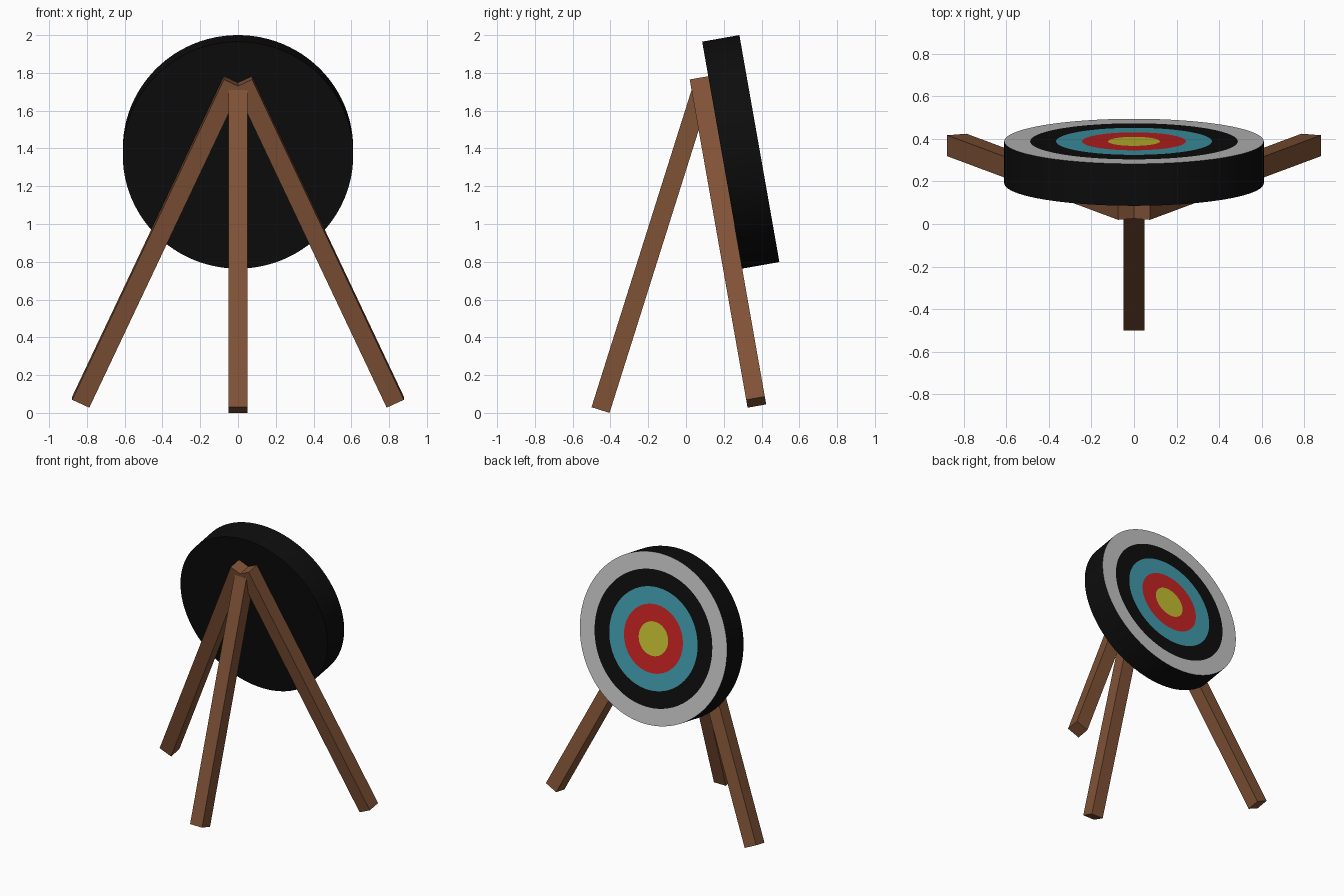
import bpy, bmesh
from math import radians, sin, cos, pi
from mathutils import Matrix, Vector

if "Cube" in bpy.data.objects:
    bpy.data.objects.remove(bpy.data.objects["Cube"])


def material(name, rgb):
    m = bpy.data.materials.new(name)
    m.diffuse_color = (*rgb, 1)
    m.use_nodes = True
    m.node_tree.nodes["Principled BSDF"].inputs["Base Color"].default_value = m.diffuse_color
    return m


wood = material("brown wood", (0.215, 0.085, 0.037))
black = material("black", (0.004, 0.004, 0.004))
white = material("pale grey", (0.55, 0.55, 0.55))
blue = material("teal blue", (0.053, 0.33, 0.41))
red = material("red", (0.56, 0.016, 0.016))
yellow = material("yellow", (0.56, 0.52, 0.032))

TILT = Matrix.Rotation(radians(10), 4, 'X')


def make_object(name, bm, mats, matrix):
    bmesh.ops.recalc_face_normals(bm, faces=bm.faces)
    me = bpy.data.meshes.new(name)
    bm.to_mesh(me)
    bm.free()
    for m in mats:
        me.materials.append(m)
    ob = bpy.data.objects.new(name, me)
    ob.matrix_world = matrix
    bpy.context.collection.objects.link(ob)
    return ob


def leg(name, centre, rotation, length):
    bm = bmesh.new()
    bmesh.ops.create_cube(bm, size=1)
    bmesh.ops.scale(bm, vec=(0.1, 0.1, length), verts=bm.verts)
    make_object(name, bm, [wood], Matrix.Translation(centre) @ rotation)


# Two splayed legs lying flat against the back of the target
for side, label in ((-1, "left"), (1, "right")):
    leg(label + "_leg", (side * 0.431, 0.222, 0.905),
        TILT @ Matrix.Rotation(radians(-25 * side), 4, 'Y'), 1.9)

# Single prop leg leaning in to the apex
length, lean = 1.76, radians(17.5)
centre = Vector((0, -0.4525, 0.015)) + Vector((0, sin(lean), cos(lean))) * length / 2
leg("prop_leg", centre, Matrix.Rotation(-lean, 4, 'X'), length)

# Round target: thick disc with concentric coloured rings on its face
N, R, H = 96, 0.61, 0.1
profile = [(R, -H)] + [(R * k / 5, H) for k in (5, 4, 3, 2, 1)]
bm = bmesh.new()
rings = [[bm.verts.new((r * cos(2 * pi * i / N), r * sin(2 * pi * i / N), z))
          for i in range(N)] for r, z in profile]
bm.faces.new(rings[0])
ring_material = [0, 1, 0, 2, 3]
for a, b, mi in zip(rings, rings[1:], ring_material):
    for i in range(N):
        j = (i + 1) % N
        f = bm.faces.new((a[i], a[j], b[j], b[i]))
        f.material_index = mi
        f.smooth = a is rings[0]
bm.faces.new(rings[-1]).material_index = 4
for e in bm.edges:
    if any(len(f.verts) > 4 for f in e.link_faces) or all(v in rings[1] for v in e.verts):
        e.smooth = False
make_object("target_disc", bm, [black, white, blue, red, yellow],
            Matrix.Translation((0, 0.29, 1.382)) @ TILT @ Matrix.Rotation(radians(-90), 4, 'X'))
